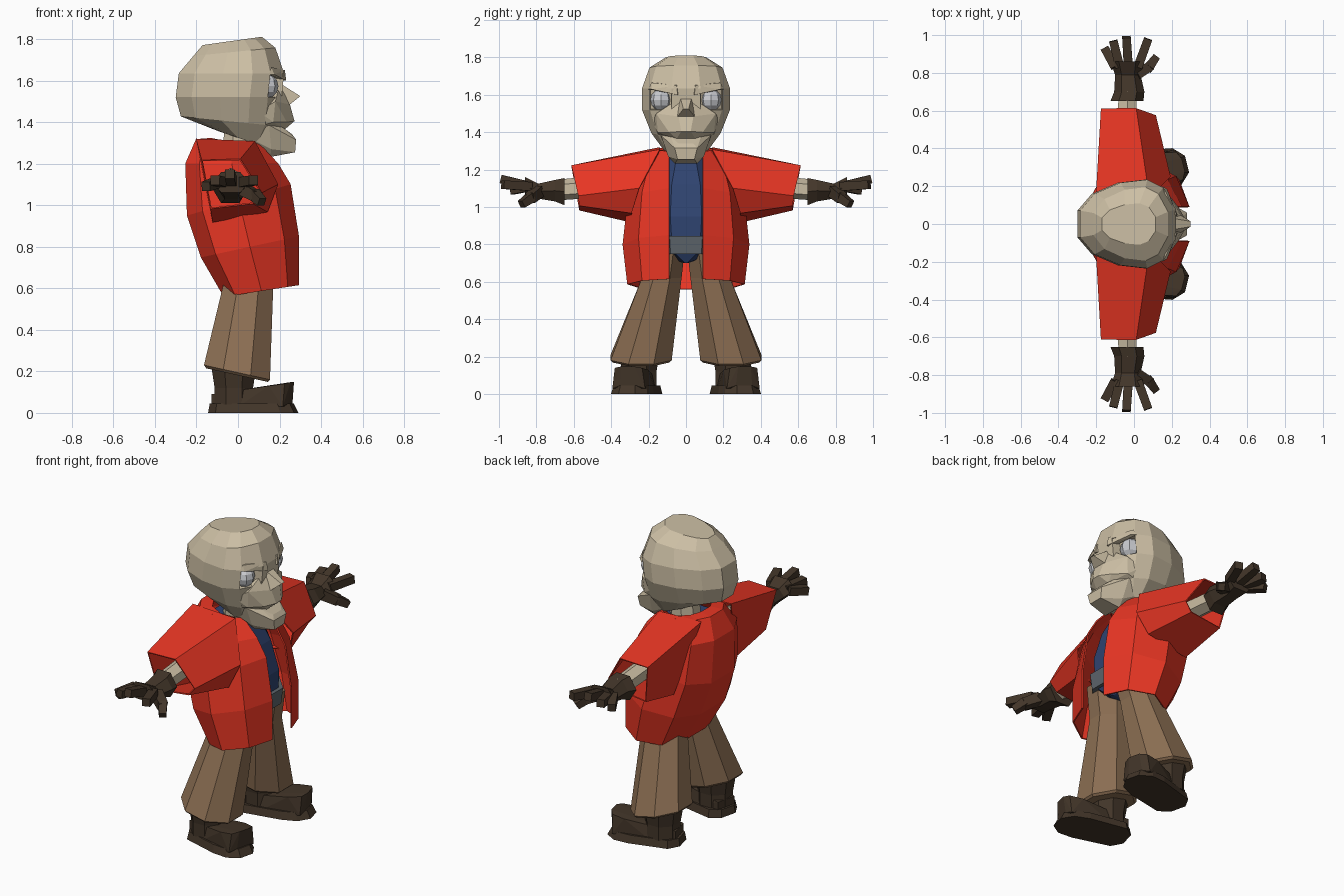
import bpy, bmesh, math
from mathutils import Vector, Matrix

if "Cube" in bpy.data.objects:
    bpy.data.objects.remove(bpy.data.objects["Cube"])


def mat(name, rgb):
    m = bpy.data.materials.new(name)
    m.diffuse_color = (*rgb, 1)
    m.use_nodes = True
    m.node_tree.nodes["Principled BSDF"].inputs["Base Color"].default_value = m.diffuse_color
    return m


SKIN = mat("skin", (0.60, 0.515, 0.37))
RED = mat("red cloth", (0.80, 0.036, 0.017))
BLUE = mat("blue cloth", (0.028, 0.056, 0.16))
TAN = mat("brown cloth", (0.26, 0.157, 0.086))
DARK = mat("dark leather", (0.055, 0.036, 0.022))
GREY = mat("grey belt", (0.11, 0.13, 0.15))
WHITE = mat("eye white", (0.58, 0.59, 0.62))


def finish(name, bm, m):
    bmesh.ops.recalc_face_normals(bm, faces=bm.faces[:])
    me = bpy.data.meshes.new(name)
    bm.to_mesh(me)
    bm.free()
    me.materials.append(m)
    ob = bpy.data.objects.new(name, me)
    bpy.context.collection.objects.link(ob)
    return ob


def loft_bm(rings, closed=True, caps=True):
    bm = bmesh.new()
    vs = [[bm.verts.new(p) for p in r] for r in rings]
    n = len(rings[0])
    for a, b in zip(vs, vs[1:]):
        for i in range(n if closed else n - 1):
            j = (i + 1) % n
            bm.faces.new((a[i], a[j], b[j], b[i]))
    if caps:
        bm.faces.new(vs[0])
        bm.faces.new(vs[-1])
    bm.normal_update()
    return bm


def loft(name, rings, m, **kw):
    return finish(name, loft_bm(rings, **kw), m)


def hull(name, pts, m, sym=False, matrix=None):
    """Convex block round a few points, optionally mirrored in y."""
    bm = bmesh.new()
    for x, y, z in pts:
        bm.verts.new((x, y, z))
        if sym:
            bm.verts.new((x, -y, z))
    res = bmesh.ops.convex_hull(bm, input=bm.verts[:])
    junk = {v for v in res["geom_interior"] + res["geom_unused"] if isinstance(v, bmesh.types.BMVert)}
    bmesh.ops.delete(bm, geom=list(junk), context='VERTS')
    bmesh.ops.dissolve_limit(bm, angle_limit=0.05, verts=bm.verts[:], edges=bm.edges[:])
    if matrix:
        bm.transform(matrix)
    return finish(name, bm, m)


def oval(cx, cy, z, rx, ry, n=8, slope=0.0):
    out = []
    for i in range(n):
        a = 2 * math.pi * (i + 0.5) / n
        dx = rx * math.cos(a)
        out.append((cx + dx, cy + ry * math.sin(a), z + slope * dx))
    return out


def limb(name, a, b, ra, rb, m, n=4):
    """Tapered bar from a to b."""
    a, b = Vector(a), Vector(b)
    q = (b - a).to_track_quat('Z', 'Y')
    rings = [[p + q @ Vector((r * math.cos(t), r * math.sin(t), 0))
              for t in [2 * math.pi * (i + 0.5) / n for i in range(n)]]
             for p, r in ((a, ra), (b, rb))]
    return loft(name, rings, m)


# head: tilted egg-shaped rings (z, slope, back x, front x, half width)
section = [(0, .3), (.15, .68), (.42, .93), (.7, 1), (.87, .82), (1, .33)]
head_rings = []
for z, s, xb, xf, w in [(1.325, -.33, -.09, .12, .12), (1.40, -.1, -.275, .19, .185),
                        (1.52, 0, -.30, .21, .235), (1.635, 0, -.285, .222, .235),
                        (1.74, .1, -.215, .18, .195), (1.795, .14, -.17, .115, .11)]:
    half = [(xb + u * (xf - xb), v * w) for u, v in section]
    ring = half + [(x, -y) for x, y in reversed(half)]
    head_rings.append([(x, y, z + s * x) for x, y in ring])
bm = loft_bm(head_rings)
# eye sockets pushed into the face
for f in [f for f in bm.faces if (c := f.calc_center_median()).x > .16
          and .08 < abs(c.y) < .2 and 1.54 < c.z < 1.62]:
    bmesh.ops.inset_individual(bm, faces=[f], thickness=.006)
    bmesh.ops.translate(bm, verts=f.verts[:], vec=(-.05, 0, 0))
finish("head", bm, SKIN)

# face parts
hull("muzzle", [(.20, .04, 1.58), (.18, .16, 1.50), (.25, .04, 1.485), (.272, .025, 1.405),
                (.235, .09, 1.40), (.17, .15, 1.40), (.10, .18, 1.45), (.10, .15, 1.38),
                (.225, .05, 1.365)], SKIN, sym=True)
hull("nose", [(.205, .03, 1.585), (.30, .014, 1.525), (.25, .045, 1.485), (.20, .06, 1.49)], SKIN, sym=True)
hull("jaw", [(.155, .06, 1.232), (.275, .045, 1.255), (.28, .06, 1.315), (.262, .04, 1.34),
             (.215, .08, 1.375), (.15, .135, 1.385), (.03, .12, 1.335), (.16, .095, 1.27)], SKIN, sym=True)
loft("neck", [oval(0, 0, 1.2, .09, .09), oval(.01, 0, 1.37, .08, .09)], SKIN)
for side in (1, -1):
    hull("brow", [(x, side * y, z) for x, y, z in
                  [(.19, .035, 1.605), (.232, .045, 1.60), (.226, .05, 1.65), (.15, .20, 1.63),
                   (.175, .185, 1.63), (.16, .185, 1.665), (.17, .04, 1.66)]], SKIN)
    bm = bmesh.new()
    bmesh.ops.create_uvsphere(bm, u_segments=8, v_segments=6, radius=.058,
                              matrix=Matrix.Translation((.137, side * .133, 1.573)))
    finish("eye", bm, WHITE)

# shirt and belt
loft("shirt", [oval(.13, 0, .70, .06, .012), oval(.05, 0, .765, .18, .19), oval(.03, 0, .95, .20, .22),
               oval(-.02, 0, 1.12, .20, .20), oval(-.02, 0, 1.27, .12, .13)], BLUE)
loft("belt", [oval(.04, 0, .75, .205, .215), oval(.04, 0, .845, .215, .23)], GREY)

# open jacket: rings (front x, back x, half width, front z, back z)
coat_rings = []
for xf, xb, w, zf, zb in [(.29, -.065, .31, .615, .56), (.29, -.175, .335, .85, .75),
                          (.25, -.242, .31, 1.10, .95), (.19, -.25, .27, 1.2, 1.2),
                          (.10, -.20, .17, 1.295, 1.315), (.07, -.13, .125, 1.28, 1.32)]:
    half = [(xb + u * (xf - xb), y, zb + u * (zf - zb)) for u, y in
            [(1, .09), (.85, max(.75 * w, .1)), (.5, w), (.15, .8 * w), (0, .35 * w)]]
    coat_rings.append(half + [(x, -y, z) for x, y, z in reversed(half)])
coat = loft("jacket", coat_rings, RED, closed=False, caps=False)

for side in (1, -1):
    # sleeves
    root = [(-.20, .14, 1.317), (.08, .14, 1.305), (.19, .25, 1.10), (.14, .29, .97), (-.12, .29, .92)]
    end = [(-.172, .612, 1.215), (.01, .612, 1.22), (.112, .575, 1.06), (.07, .57, 1.01), (-.13, .57, .985)]
    sleeve = loft("sleeve", [[(x, side * y, z) for x, y, z in r] for r in (root, end)], RED, caps=False)
    mod = sleeve.modifiers.new("thickness", 'SOLIDIFY')
    mod.thickness, mod.offset = .008, 0

    # arm, glove, fingers
    limb("forearm", (-.035, side * .35, 1.12), (-.035, side * .70, 1.09), .06, .055, SKIN, n=6)
    glove = [(.65, -.125, .05, 1.01, 1.155), (.70, -.105, .055, 1.03, 1.145),
             (.79, -.10, .035, 1.045, 1.125), (.86, -.125, .055, 1.06, 1.16)]
    rings = []
    for y, x0, x1, z0, z1 in glove:
        c = (x1 - x0) * .25
        zm = (z0 + z1) / 2
        rings.append([(x, side * y, z) for x, z in
                      [(x0, zm), (x0 + c, z1), (x1 - c, z1), (x1, zm), (x1 - c, z0), (x0 + c, z0)]])
    loft("glove", rings, DARK)
    for bx, tip in [(-.10, (-.155, .93, 1.09)), (-.075, (-.11, .97, 1.12)),
                    (-.03, (-.04, .99, 1.15)), (.02, (.075, .98, 1.12))]:
        limb("finger", (bx, side * .83, 1.11), (tip[0], side * tip[1], tip[2]), .034, .032, DARK)
    limb("thumb_base", (.01, side * .79, 1.085), (.085, side * .835, 1.045), .042, .036, DARK)
    limb("thumb_tip", (.075, side * .825, 1.055), (.115, side * .88, 1.015), .036, .028, DARK)

    # flared trouser leg
    loft("trouser_leg", [oval(.05, side * .105, .80, .175, .11),
                         oval(.05, side * .13, .62, .13, .115),
                         oval(-.005, side * .24, .195, .172, .177, slope=-.22),
                         oval(-.005, side * .24, .182, .160, .163, slope=-.22)], TAN)

    # shoe, turned outwards
    m = Matrix.Translation((-.035, side * .24, 0)) @ Matrix.Rotation(side * .24, 4, 'Z')
    outline = [(-.10, .05), (-.05, .105), (.10, .095), (.18, .115), (.27, .10), (.325, .045)]
    sole = [(x, s * y, 0) for x, y in outline for s in (1, -1)]
    sole += [(x * .93, y * .9, .045) for x, y, _ in sole]
    hull("sole", sole, DARK, matrix=m)
    hull("shoe_toe", [(-.08, .06, .03), (.06, .09, .03), (.28, .09, .03), (.295, .045, .045),
                      (-.08, .06, .09), (.08, .06, .10), (.21, .09, .13),
                      (.285, .075, .14), (.305, .035, .148)], DARK, sym=True, matrix=m)
    loft("shoe_ankle", [oval(-.02, side * .25, .04, .10, .10), oval(-.02, side * .25, .12, .10, .10),
                        oval(-.02, side * .25, .21, .115, .115)], DARK)

# thin cloth for the coat
mod = coat.modifiers.new("thickness", 'SOLIDIFY')
mod.thickness, mod.offset = .008, 0
